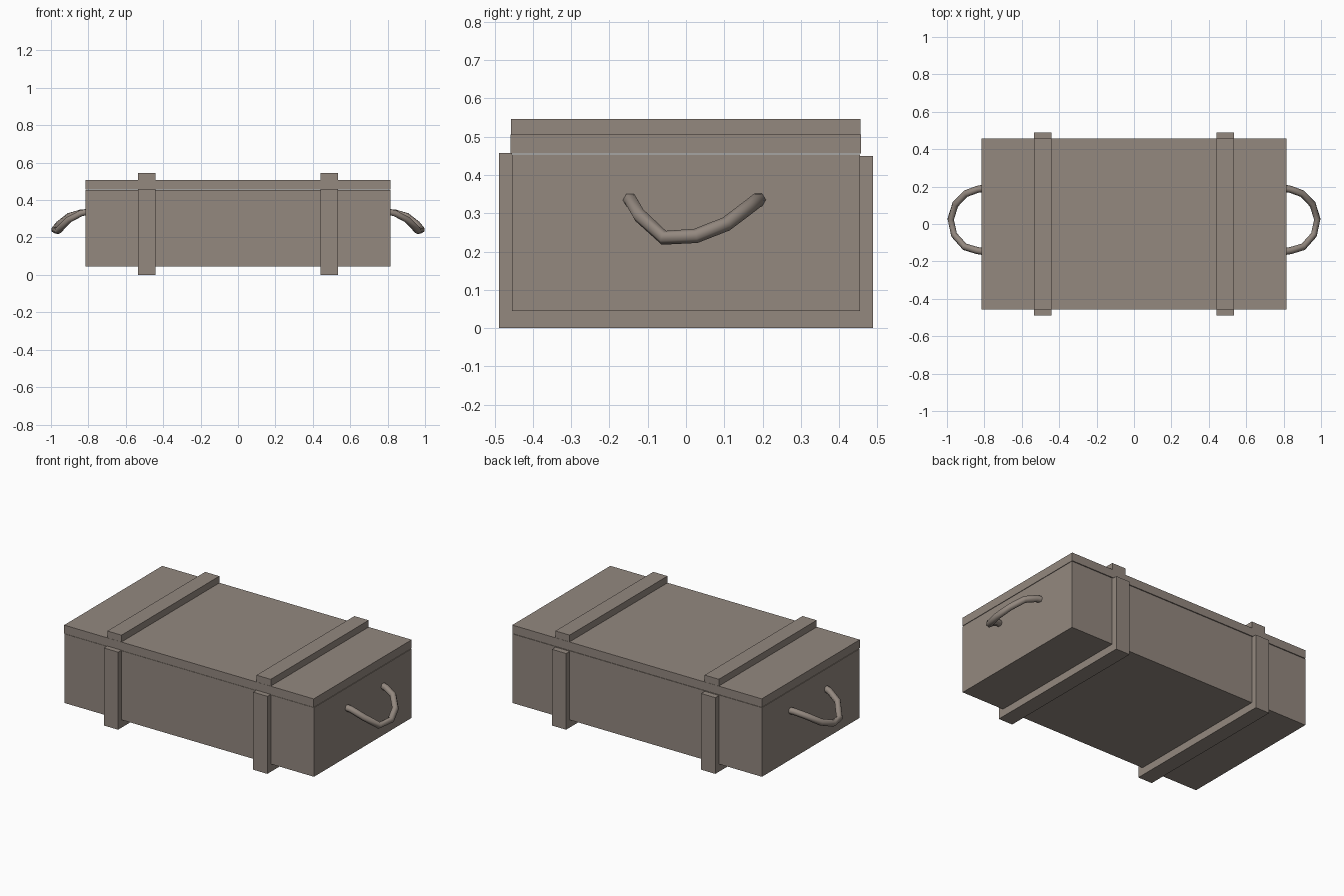
import bpy, bmesh
from mathutils import Vector

if "Cube" in bpy.data.objects:
    bpy.data.objects.remove(bpy.data.objects["Cube"])


def material(name, rgb):
    m = bpy.data.materials.new(name)
    m.diffuse_color = (*rgb, 1.0)
    m.use_nodes = True
    m.node_tree.nodes["Principled BSDF"].inputs["Base Color"].default_value = m.diffuse_color
    return m


WOOD = material("weathered_grey_wood", (0.292, 0.246, 0.212))


def box(name, lo, hi):
    lo, hi = Vector(lo), Vector(hi)
    bm = bmesh.new()
    bmesh.ops.create_cube(bm, size=1.0)
    for v in bm.verts:
        v.co = Vector([(lo[i] + hi[i]) / 2 + v.co[i] * (hi[i] - lo[i]) for i in range(3)])
    me = bpy.data.meshes.new(name)
    bm.to_mesh(me)
    bm.free()
    ob = bpy.data.objects.new(name, me)
    bpy.context.collection.objects.link(ob)
    me.materials.append(WOOD)
    return ob


def rope(name, points, radius):
    cu = bpy.data.curves.new(name, 'CURVE')
    cu.dimensions = '3D'
    cu.bevel_depth = radius
    cu.bevel_resolution = 1
    cu.use_fill_caps = True
    sp = cu.splines.new('POLY')
    sp.points.add(len(points) - 1)
    for p, co in zip(sp.points, points):
        p.co = (*co, 1.0)
    sp.use_smooth = True
    cu.materials.append(WOOD)
    ob = bpy.data.objects.new(name, cu)
    bpy.context.collection.objects.link(ob)
    return ob


# crate body and its lid
box("crate_body", (-0.815, -0.455, 0.045), (0.815, 0.455, 0.453))
box("crate_lid", (-0.815, -0.458, 0.456), (0.815, 0.457, 0.506))

# battens wrapping the crate at two places along its length
for side, s in (("left", -1), ("right", 1)):
    x0, x1 = sorted((s * 0.441, s * 0.534))
    box(side + "_lid_batten", (x0, -0.457, 0.506), (x1, 0.456, 0.546))
    box(side + "_front_batten", (x0, -0.489, 0.0), (x1, -0.455, 0.458))
    box(side + "_back_batten", (x0, 0.455, 0.0), (x1, 0.489, 0.450))
    box(side + "_bottom_batten", (x0, -0.455, 0.0), (x1, 0.455, 0.045))

# drooping rope handles on both ends
path = [(0.80, 0.192, 0.336), (0.838, 0.185, 0.333), (0.900, 0.162, 0.315),
        (0.955, 0.105, 0.272), (0.980, 0.026, 0.241), (0.962, -0.058, 0.236),
        (0.905, -0.122, 0.295), (0.838, -0.142, 0.330), (0.80, -0.148, 0.337)]
for side, s in (("left", -1), ("right", 1)):
    rope(side + "_rope_handle", [(s * x, y, z) for x, y, z in path], 0.019)
